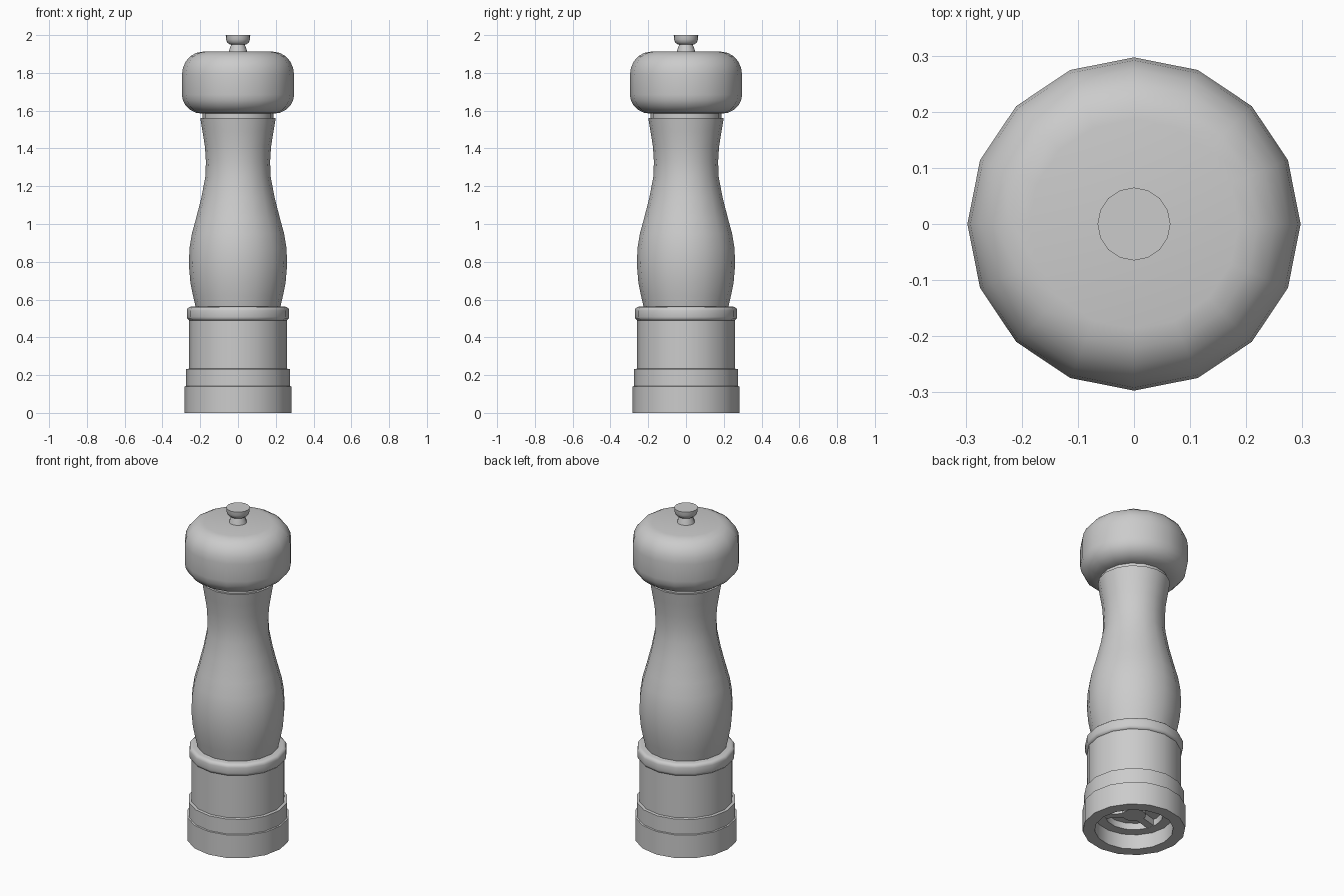
import bpy
import bmesh
from math import pi, cos, sin, radians
from mathutils import Matrix

cube = bpy.data.objects.get("Cube")
if cube:
    bpy.data.objects.remove(cube, do_unlink=True)

SIDES = 16

grey = bpy.data.materials.new("plain_grey")
grey.use_nodes = True
grey.diffuse_color = (0.6, 0.6, 0.6, 1)
grey.node_tree.nodes["Principled BSDF"].inputs["Base Color"].default_value = (0.6, 0.6, 0.6, 1)


def finish(name, bm):
    bmesh.ops.remove_doubles(bm, verts=bm.verts, dist=0.0001)
    bmesh.ops.recalc_face_normals(bm, faces=bm.faces)
    mesh = bpy.data.meshes.new(name)
    bm.to_mesh(mesh)
    bm.free()
    mesh.materials.append(grey)
    obj = bpy.data.objects.new(name, mesh)
    bpy.context.collection.objects.link(obj)
    bpy.ops.object.select_all(action='DESELECT')
    obj.select_set(True)
    bpy.context.view_layer.objects.active = obj
    bpy.ops.object.shade_smooth_by_angle(angle=radians(35))
    return obj


def lathe(name, profile):
    """Turn (radius, height) points around z; ends are closed to the axis."""
    points = [(0, profile[0][1])] + profile + [(0, profile[-1][1])]
    bm = bmesh.new()
    verts = [bm.verts.new((r, 0, z)) for r, z in points]
    edges = [bm.edges.new(pair) for pair in zip(verts, verts[1:])]
    bmesh.ops.spin(bm, geom=verts + edges, cent=(0, 0, 0), axis=(0, 0, 1),
                   angle=2 * pi, steps=SIDES, use_merge=True)
    return finish(name, bm)


def corner(r, z, rx, rz, start, steps=4):
    """Quarter-ellipse of profile points, anticlockwise from start degrees."""
    angles = [radians(start + 90 * i / steps) for i in range(steps + 1)]
    return [(r + rx * cos(a), z + rz * sin(a)) for a in angles]


# Metal-style base cup with a stepped outside and a recessed underside
lathe("base", [(0.16, 0.13), (0.16, 0.09), (0.217, 0.09), (0.217, 0),
               (0.283, 0), (0.283, 0.14), (0.275, 0.142), (0.275, 0.232),
               (0.259, 0.234), (0.259, 0.5)])

# Rounded ring on top of the base
lathe("collar_ring", [(0.25, 0.488)] + corner(0.25, 0.508, 0.021, 0.02, -90, 3)
      + corner(0.25, 0.542, 0.021, 0.02, 0, 3))

# Waisted body
lathe("body", [(0.222, 0.55), (0.238, 0.62), (0.252, 0.69), (0.26, 0.78),
               (0.257, 0.87), (0.244, 0.95), (0.222, 1.03), (0.194, 1.14),
               (0.173, 1.25), (0.17, 1.33), (0.175, 1.41), (0.188, 1.49),
               (0.2, 1.562)])

# Thin neck and rounded head
lathe("neck", [(0.188, 1.55), (0.188, 1.6)])
lathe("head", corner(0.187, 1.684, 0.11, 0.1, -90, 5)
      + corner(0.187, 1.79, 0.11, 0.122, 0, 5))

# Top knob
lathe("knob", [(0.052, 1.9), (0.045, 1.925), (0.036, 1.95), (0.045, 1.951),
               (0.058, 1.962), (0.064, 1.978), (0.065, 2.0)])

# Grinder hub and its spokes inside the underside recess
lathe("grinder_hub", [(0.065, 0.09), (0.065, 0.14)])
bm = bmesh.new()
for i in range(3):
    turn = Matrix.Rotation(radians(-45 + 120 * i), 4, 'Z')
    place = Matrix.Translation((0.115, 0, 0.116)) @ Matrix.Diagonal((0.12, 0.045, 0.05, 1))
    bmesh.ops.create_cube(bm, size=1, matrix=turn @ place)
finish("grinder_spokes", bm)
